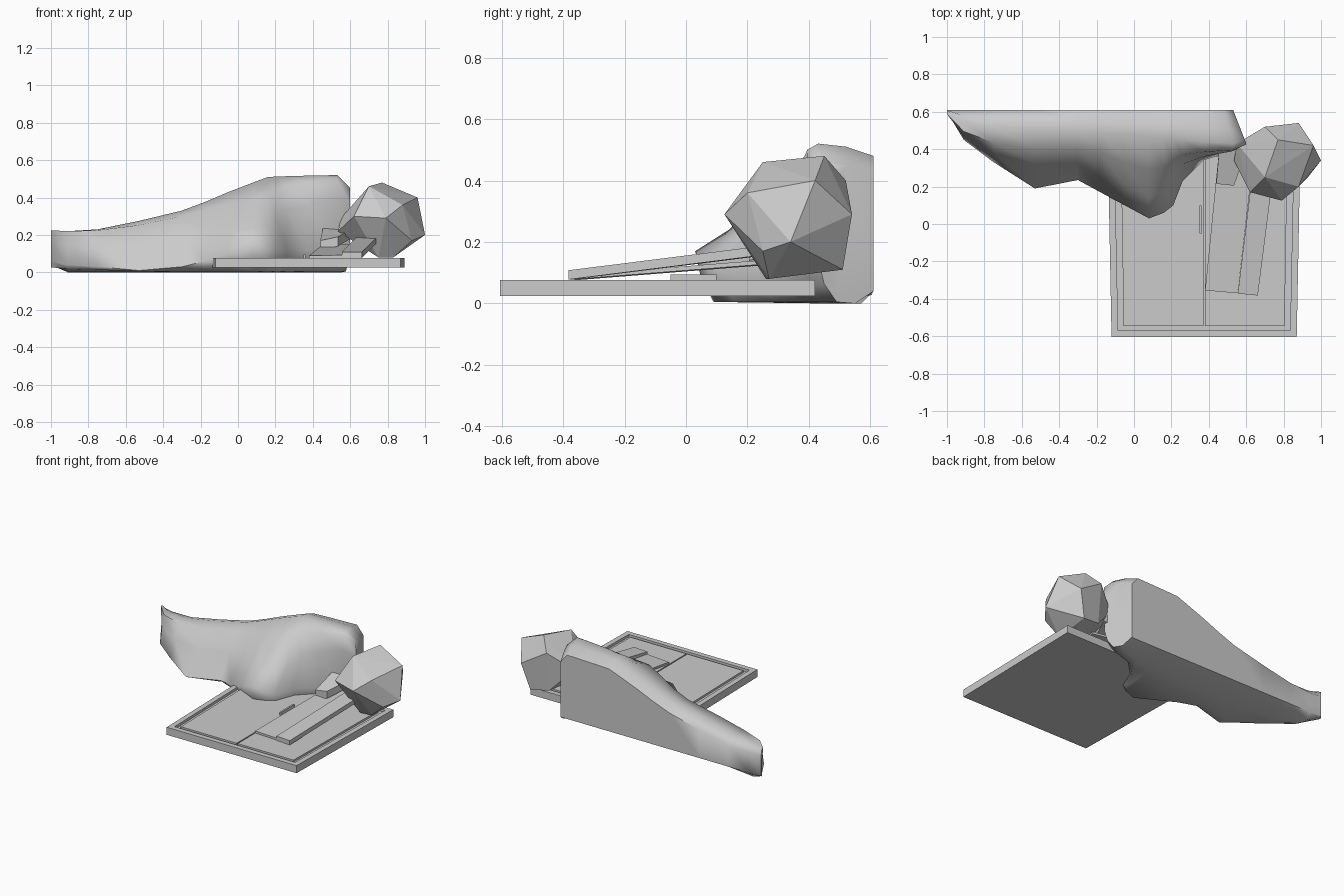
import bpy, bmesh
from mathutils import Vector

if "Cube" in bpy.data.objects:
    bpy.data.objects.remove(bpy.data.objects["Cube"])


def finish(name, bm, smooth=None):
    bmesh.ops.recalc_face_normals(bm, faces=bm.faces[:])
    me = bpy.data.meshes.new(name)
    bm.to_mesh(me)
    bm.free()
    ob = bpy.data.objects.new(name, me)
    bpy.context.collection.objects.link(ob)
    if smooth is not None:
        bpy.ops.object.select_all(action='DESELECT')
        ob.select_set(True)
        bpy.context.view_layer.objects.active = ob
        bpy.ops.object.shade_smooth_by_angle(angle=smooth)
    return ob


def slab_mesh(corners, thick):
    """Hexahedron from four top corners and a thickness."""
    bm = bmesh.new()
    top = [bm.verts.new(c) for c in corners]
    low = [bm.verts.new((c[0], c[1], c[2] - thick)) for c in corners]
    top_face = bm.faces.new(top)
    bm.faces.new(low[::-1])
    for i in range(4):
        j = (i + 1) % 4
        bm.faces.new((top[i], low[i], low[j], top[j]))
    return bm, top_face


# Hatch frame: tapered slab with a recessed field
bm, face = slab_mesh([(-.12, -.605, .077), (.87, -.605, .077),
                      (.89, .42, .077), (-.14, .42, .077)], .052)
bmesh.ops.recalc_face_normals(bm, faces=bm.faces[:])
bmesh.ops.inset_region(bm, faces=[face], thickness=.05)
ext = bmesh.ops.extrude_face_region(bm, geom=[face])
bmesh.ops.translate(bm, vec=(0, 0, -.018),
                    verts=[v for v in ext['geom'] if isinstance(v, bmesh.types.BMVert)])
if face.is_valid:
    bmesh.ops.delete(bm, geom=[face], context='FACES_ONLY')
finish("hatch_frame", bm)

# Two door leaves, mirrored about the seam
for name, s in (("left_door", -1), ("right_door", 1)):
    pts = [(.375 + s * dx, y, .075) for dx, y in
           ((.004, -.545), (.43, -.545), (.445, .36), (.004, .36))]
    bm, _ = slab_mesh(pts, .014)
    finish(name, bm)

# Thin door handle beside the seam
bm, _ = slab_mesh([(.35, -.05, .095), (.362, -.05, .095),
                   (.362, .1, .095), (.35, .1, .095)], .022)
finish("door_handle", bm)

# Fallen boards leaning into the mound and boulder
boards = {
    "wide_board": ([(.38, -.355, .09), (.555, -.37, .092),
                    (.64, .36, .15), (.455, .40, .15)], .014),
    "narrow_board": ([(.555, -.372, .108), (.662, -.382, .108),
                      (.745, .27, .19), (.635, .29, .19)], .03),
    "short_board": ([(.44, .215, .17), (.535, .205, .19),
                     (.62, .45, .24), (.46, .46, .27)], .05),
}
for name, (pts, t) in boards.items():
    bm, _ = slab_mesh(pts, t)
    finish(name, bm)

# Boulder: convex hull of a few points
rock = [(.70, .25, .46), (.77, .45, .48), (.96, .42, .40), (1.0, .34, .20),
        (.88, .54, .29), (.70, .52, .40), (.55, .43, .29), (.535, .34, .22),
        (.62, .17, .30), (.79, .125, .29), (.88, .2, .36), (.75, .26, .08),
        (.83, .27, .08), (.83, .51, .11), (.70, .49, .13), (.93, .25, .17)]
bm = bmesh.new()
for p in rock:
    bm.verts.new(p)
hull = bmesh.ops.convex_hull(bm, input=bm.verts[:])
bmesh.ops.delete(bm, geom=[v for v in bm.verts if not v.link_faces], context='VERTS')
finish("boulder", bm)

# Snow-like mound: loft of sections (x, height, crest y, shoulder y, z, toe y, z)
stations = [
    (-1.0, .22, .605, .60, .15, .60, .06),
    (-.91, .22, .55, .47, .14, .45, .04),
    (-.75, .23, .52, .38, .14, .33, .03),
    (-.53, .275, .51, .32, .15, .19, .01),
    (-.30, .33, .50, .33, .19, .235, .03),
    (-.18, .375, .49, .30, .21, .17, .06),
    (-.05, .43, .48, .21, .22, .10, .11),
    (.08, .48, .47, .14, .24, .03, .17),
    (.16, .51, .46, .18, .24, .06, .14),
    (.21, .512, .46, .25, .28, .10, .12),
    (.26, .514, .45, .32, .33, .23, .12),
    (.37, .517, .44, .36, .36, .34, .12),
    (.53, .52, .43, .39, .40, .39, .12),
    (.60, .46, .45, .43, .36, .43, .14),
]
bm = bmesh.new()
rings = []
for x, h, yc, ys, zs, yt, zt in stations:
    sec = [(.61, .04), (.61, h - .04), ((yc + .61) / 2, h - .01), (yc, h),
           ((yc + ys) / 2 - .015, (h + zs) / 2 + .04), (ys, zs), (yt, zt),
           (min(yt + .02, .605), zt * .45), (min(yt + .06, .607), .005 if x > -.95 else .04),
           (max(.45, min(yt + .12, .608)), .0 if x > -.95 else .04)]
    ring = []
    for y, z in sec:
        # the right end slants inward toward the back
        px = x - .07 * max(0, (y - .43) / .18) if x > .55 else x
        if x == .53:
            px = x - .05 * max(0, (y - .43) / .18)
        ring.append(bm.verts.new((px, y, z)))
    rings.append(ring)
n = len(rings[0])
for a, b in zip(rings, rings[1:]):
    for i in range(n):
        j = (i + 1) % n
        bm.faces.new((a[i], a[j], b[j], b[i]))
bm.faces.new(rings[0])
bm.faces.new(rings[-1][::-1])
finish("mound", bm, smooth=1.05)
